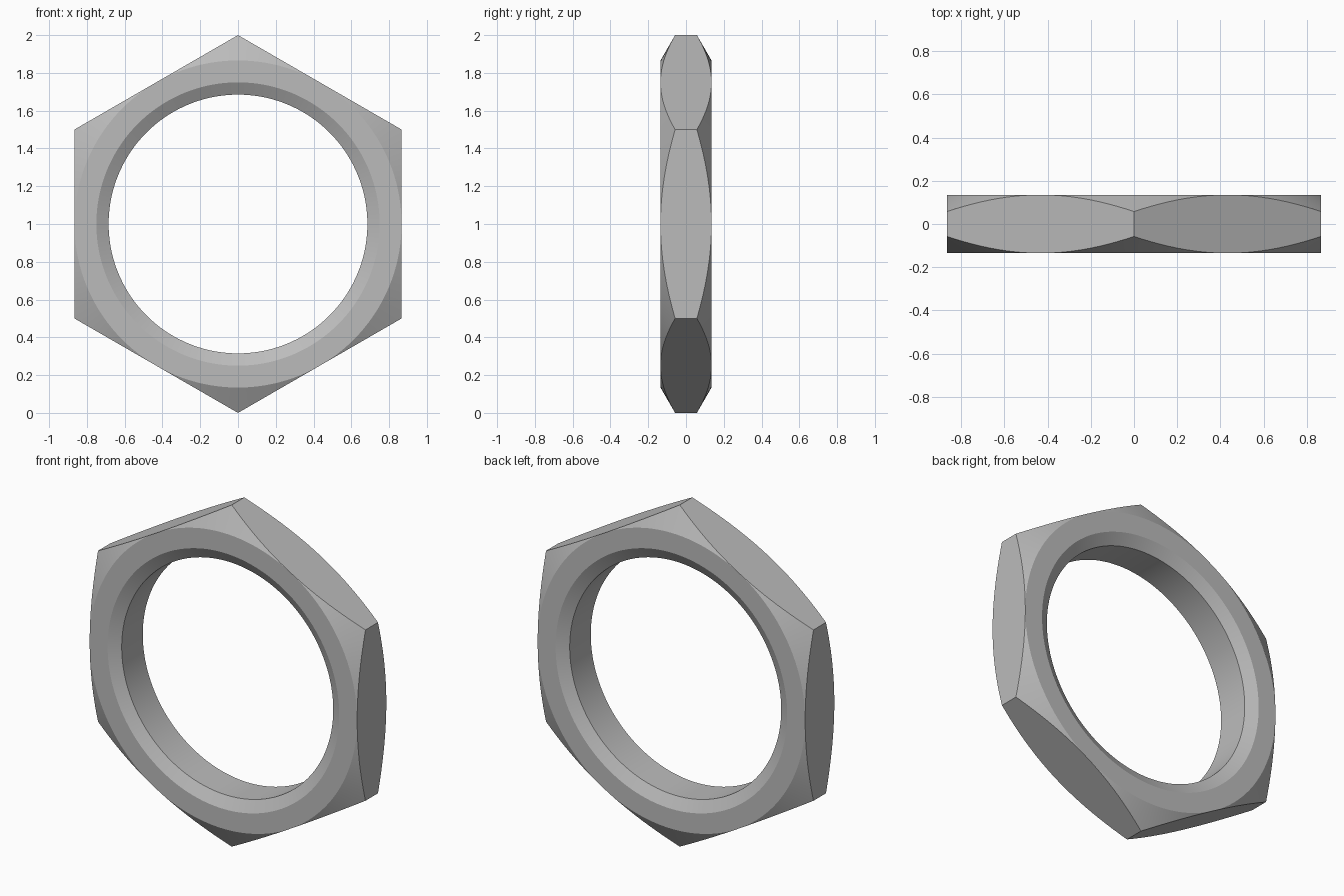
import bpy, bmesh, math

cube = bpy.data.objects.get("Cube")
if cube:
    bpy.data.objects.remove(cube, do_unlink=True)

SEGMENTS = 144          # multiple of 12, so corners and flat centres get a vertex
FLAT = math.cos(math.radians(30))   # centre to flat; corners lie at radius 1
HALF = 0.135            # half thickness
BORE, SINK = 0.685, 0.75
SLOPE = math.tan(math.radians(30))


def section(angle):
    """Closed cross-section of the ring at an angle, as (radius, depth) pairs."""
    off_flat = (angle + 30) % 60 - 30
    rim = FLAT / math.cos(math.radians(off_flat))
    front = [(BORE, HALF - (SINK - BORE) * SLOPE), (SINK, HALF),
             (FLAT, HALF), (rim, HALF - (rim - FLAT) * SLOPE)]
    return [(r, -y) for r, y in front] + front[::-1]


# Sweep the section around the y axis
bm = bmesh.new()
loops = []
for i in range(SEGMENTS):
    angle = 360 * i / SEGMENTS
    c, s = math.cos(math.radians(angle)), math.sin(math.radians(angle))
    loops.append([bm.verts.new((r * c, y, 1 + r * s)) for r, y in section(angle)])
for i, a in enumerate(loops):
    b = loops[(i + 1) % SEGMENTS]
    for j in range(len(a)):
        k = (j + 1) % len(a)
        bm.faces.new((a[j], a[k], b[k], b[j]))

# Close the chamfer where it vanishes at the centre of each flat
bmesh.ops.remove_doubles(bm, verts=bm.verts[:], dist=1e-5)
bmesh.ops.recalc_face_normals(bm, faces=bm.faces[:])
mesh = bpy.data.meshes.new("hex_nut")
bm.to_mesh(mesh)
bm.free()
nut = bpy.data.objects.new("hex_nut", mesh)
bpy.context.collection.objects.link(nut)

# Plain grey metal
grey = (0.5, 0.5, 0.5, 1)
mat = bpy.data.materials.new("grey_metal")
mat.use_nodes = True
mat.diffuse_color = grey
mat.node_tree.nodes["Principled BSDF"].inputs["Base Color"].default_value = grey
mesh.materials.append(mat)

# Smooth cones and bore, crisp edges
bpy.ops.object.select_all(action="DESELECT")
nut.select_set(True)
bpy.context.view_layer.objects.active = nut
bpy.ops.object.shade_smooth_by_angle(angle=math.radians(20))
